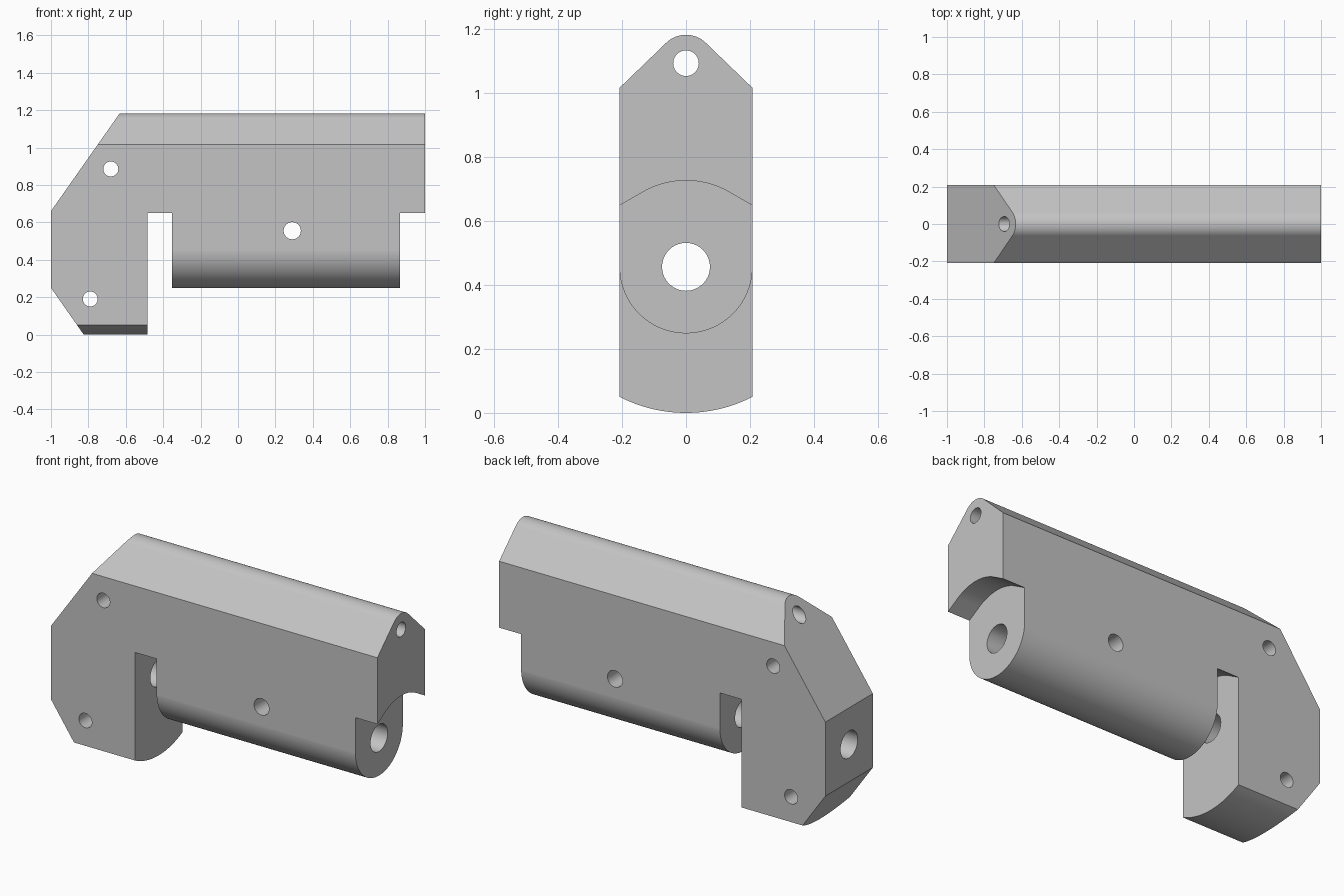
import bpy, bmesh
from math import sin, cos, radians

cube = bpy.data.objects.get("Cube")
if cube:
    bpy.data.objects.remove(cube, do_unlink=True)

HALF = 0.208      # half thickness of the block
AXIS = 0.457      # height of the main bore
TOP = 1.094       # height of the ridge hole


def arc(z, r, start, end, steps=32):
    """Points (y, z) on a circle centred on the middle plane."""
    angles = [radians(start + (end - start) * i / steps) for i in range(steps + 1)]
    return [(r * cos(a), z + r * sin(a)) for a in angles]


def prism(name, points, low, high, axis):
    """Extrude a 2D outline along x (points are y, z) or y (points are x, z)."""
    bm = bmesh.new()
    place = (lambda p, d: (d, p[0], p[1])) if axis == "x" else (lambda p, d: (p[0], d, p[1]))
    a = [bm.verts.new(place(p, low)) for p in points]
    b = [bm.verts.new(place(p, high)) for p in points]
    bm.faces.new(a)
    bm.faces.new(b[::-1])
    for i in range(len(points)):
        j = (i + 1) % len(points)
        bm.faces.new((a[i], b[i], b[j], a[j]))
    bmesh.ops.recalc_face_normals(bm, faces=bm.faces)
    mesh = bpy.data.meshes.new(name)
    bm.to_mesh(mesh)
    bm.free()
    obj = bpy.data.objects.new(name, mesh)
    bpy.context.collection.objects.link(obj)
    return obj


def carve(body, tool, operation="DIFFERENCE"):
    """Apply a boolean and remove the tool."""
    tool.hide_render = True
    mod = body.modifiers.new("carve", "BOOLEAN")
    mod.object, mod.operation, mod.solver = tool, operation, "EXACT"
    bpy.context.view_layer.update()
    result = body.evaluated_get(bpy.context.evaluated_depsgraph_get())
    mesh = bpy.data.meshes.new_from_object(result)
    body.modifiers.clear()
    body.data = mesh
    bpy.data.objects.remove(tool, do_unlink=True)


# Block: curved foot, straight sides, roof with a rounded ridge
section = arc(AXIS, AXIS, 242.93, 297.07, 24)
section += [(HALF, 1.017)] + arc(TOP, 0.089, 46, 134, 20) + [(-HALF, 1.017)]
block = prism("hinge_block", section, -1.2, 1, "x")

# Side silhouette with sloped corners at the left-hand end
silhouette = [(-1, 0.25), (-0.79, -0.05), (1.2, -0.05), (1.2, 1.3),
              (-0.55, 1.3), (-1, 0.66)]
carve(block, prism("silhouette", silhouette, -0.5, 0.5, "y"), "INTERSECT")

# Clearance around the barrel: arched top running into straight slopes
arch = arc(AXIS, 0.27, 60, 120, 24)
arch += [(-0.3, 0.596), (-0.3, -0.2), (0.3, -0.2), (0.3, 0.596)]
carve(block, prism("slot", arch, -0.485, -0.353, "x"))
carve(block, prism("end_notch", arch, 0.865, 1.2, "x"))

# Round the underside into a barrel
under = [(-0.3, -0.2), (-0.3, AXIS)] + arc(AXIS, HALF + 0.0002, 180, 360, 48)
under += [(0.3, AXIS), (0.3, -0.2)]
carve(block, prism("barrel_underside", under, -0.42, 0.93, "x"))

# Lengthwise bore and ridge hole
for z, r in ((AXIS, 0.075), (TOP, 0.04)):
    carve(block, prism("long_hole", arc(z, r, 0, 360, 40)[:-1], -1.3, 1.3, "x"))

# Cross holes
for x, z, r in ((-0.68, 0.885, 0.04), (-0.79, 0.19, 0.04), (0.29, 0.555, 0.046)):
    ring = [(x + p, q) for p, q in arc(z, r, 0, 360, 32)[:-1]]
    carve(block, prism("cross_hole", ring, -0.5, 0.5, "y"))

# Plain grey finish
grey = bpy.data.materials.new("light_grey")
grey.use_nodes = True
colour = (0.55, 0.55, 0.55, 1)
grey.diffuse_color = colour
grey.node_tree.nodes["Principled BSDF"].inputs["Base Color"].default_value = colour
block.data.materials.clear()
block.data.materials.append(grey)
for face in block.data.polygons:
    face.material_index = 0

# Smooth curves, crisp corners
bpy.ops.object.select_all(action="DESELECT")
block.select_set(True)
bpy.context.view_layer.objects.active = block
bpy.ops.object.shade_smooth_by_angle(angle=radians(20))
weighted = block.modifiers.new("weighted_normals", "WEIGHTED_NORMAL")
weighted.keep_sharp = True
